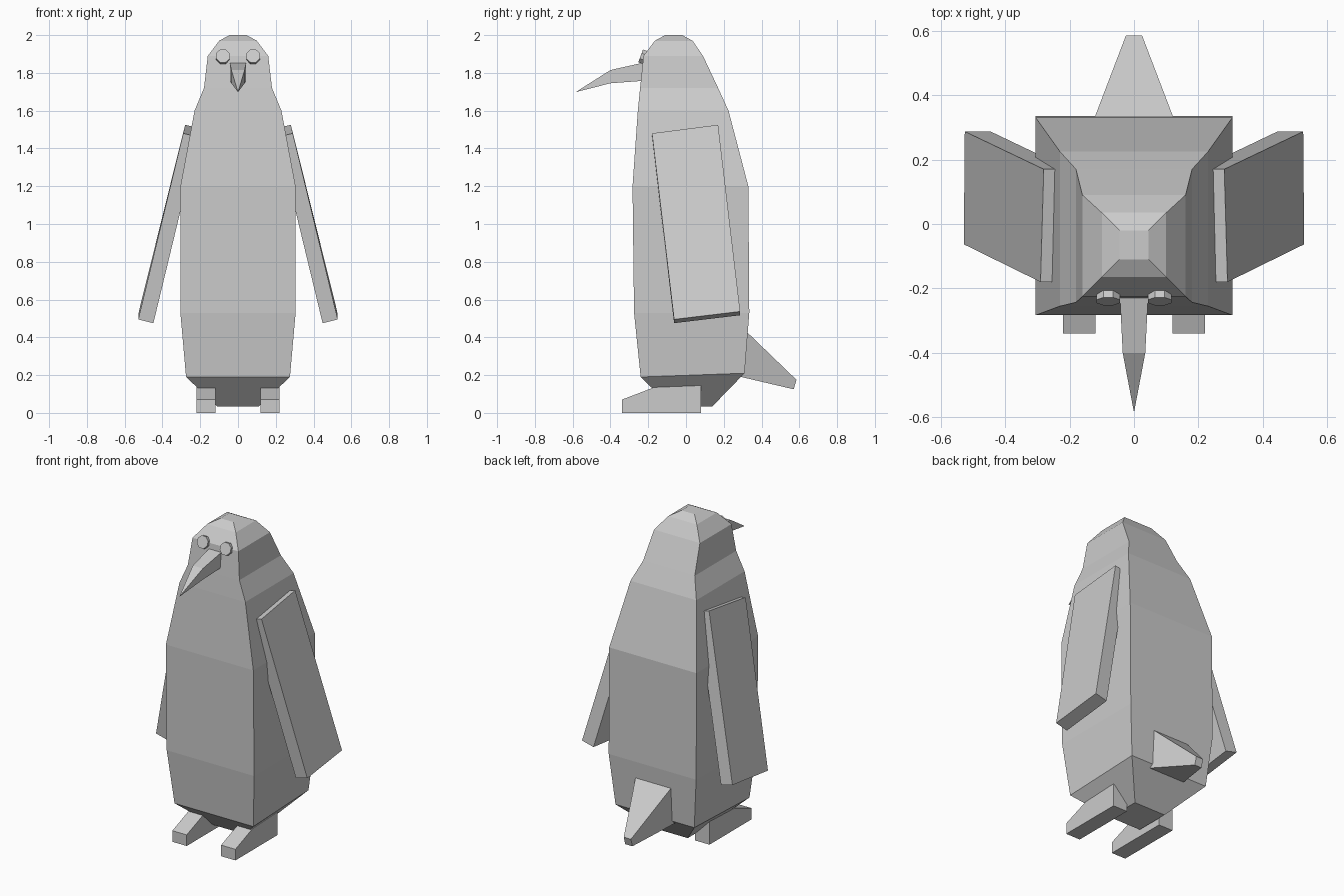
import bpy
import bmesh
from math import radians
from mathutils import Vector, Matrix

cube = bpy.data.objects.get("Cube")
if cube:
    bpy.data.objects.remove(cube, do_unlink=True)

grey = bpy.data.materials.new("light grey")
grey.use_nodes = True
tone = (0.6, 0.6, 0.6, 1)
grey.diffuse_color = tone
grey.node_tree.nodes["Principled BSDF"].inputs["Base Color"].default_value = tone


def finish(name, bm):
    bmesh.ops.recalc_face_normals(bm, faces=bm.faces)
    mesh = bpy.data.meshes.new(name)
    bm.to_mesh(mesh)
    bm.free()
    mesh.materials.append(grey)
    obj = bpy.data.objects.new(name, mesh)
    bpy.context.scene.collection.objects.link(obj)
    return obj


def loft(name, rings):
    """Skin a stack of equal-sized point rings and close both ends."""
    bm = bmesh.new()
    loops = [[bm.verts.new(p) for p in ring] for ring in rings]
    for a, b in zip(loops, loops[1:]):
        for i in range(len(a)):
            j = (i + 1) % len(a)
            bm.faces.new((a[i], a[j], b[j], b[i]))
    bm.faces.new(loops[0])
    bm.faces.new(loops[-1])
    bmesh.ops.remove_doubles(bm, verts=bm.verts, dist=0.0001)
    return finish(name, bm)


def crosswise(w, a, b):
    """Rectangle of half width w between two (y, z) edges."""
    return [(-w, *a), (w, *a), (w, *b), (-w, *b)]


# Body and head: half width, front edge (y, z), back edge (y, z)
body = [
    (0.11, (-0.08, 0.035), (0.14, 0.035)),
    (0.275, (-0.24, 0.19), (0.31, 0.21)),
    (0.305, (-0.275, 0.53), (0.335, 0.53)),
    (0.305, (-0.283, 1.2), (0.33, 1.2)),
    (0.23, (-0.255, 1.6), (0.225, 1.6)),
    (0.18, (-0.243, 1.72), (0.17, 1.72)),
    (0.16, (-0.225, 1.89), (0.09, 1.89)),
    (0.10, (-0.165, 1.97), (0.035, 1.97)),
    (0.045, (-0.11, 2.0), (-0.02, 2.0)),
]
loft("body", [crosswise(*r) for r in body])

# Beak: tapers to a drooping point
loft("beak", [
    crosswise(0.045, (-0.20, 1.76), (-0.20, 1.86)),
    crosswise(0.035, (-0.40, 1.745), (-0.40, 1.815)),
    crosswise(0.001, (-0.58, 1.699), (-0.58, 1.701)),
])

# Tail: tapered block pointing down and back
loft("tail", [
    crosswise(0.13, (0.28, 0.193), (0.31, 0.44)),
    crosswise(0.025, (0.57, 0.125), (0.585, 0.175)),
])

foot_profile = [(-0.34, 0), (0.08, 0), (0.08, 0.145), (-0.17, 0.135), (-0.34, 0.07)]
flipper_outline = [(0.29, -0.18, 1.48), (0.28, 0.17, 1.525),
                   (0.525, 0.287, 0.537), (0.528, -0.063, 0.495)]
flipper_depth = Vector((-0.08, 0, -0.02))

for side, s in (("left", 1), ("right", -1)):
    # Feet
    loft(side + "_foot", [[(s * x, *p) for p in foot_profile] for x in (0.12, 0.22)])

    # Flippers
    mirror = Matrix.Scale(s, 3, (1, 0, 0)) if s > 0 else Matrix.Scale(-1, 3, (1, 0, 0))
    outer = [Vector(p) for p in flipper_outline]
    loft(side + "_flipper", [[mirror @ p for p in outer],
                             [mirror @ (p + flipper_depth) for p in outer]])

    # Eyes: tilted eight-sided discs
    bm = bmesh.new()
    place = (Matrix.Translation((s * 0.08, -0.226, 1.885))
             @ Matrix.Rotation(radians(70), 4, "X")
             @ Matrix.Rotation(radians(22.5), 4, "Z"))
    bmesh.ops.create_cone(bm, cap_ends=True, segments=8, radius1=0.039,
                          radius2=0.039, depth=0.03, matrix=place)
    finish(side + "_eye", bm)
